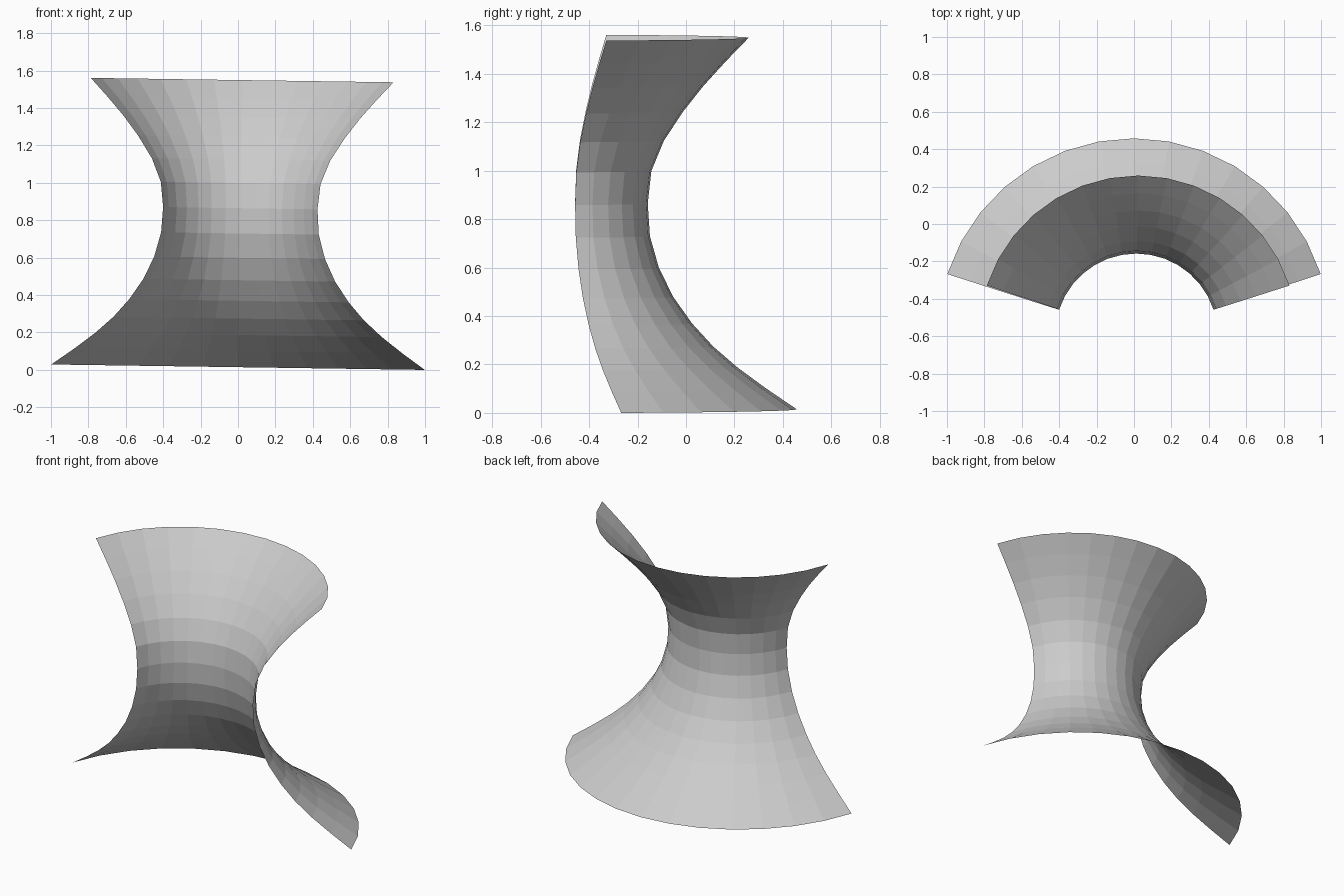
import bpy, bmesh
from math import radians, cos, sin
from mathutils import Matrix, Vector

if "Cube" in bpy.data.objects:
    bpy.data.objects.remove(bpy.data.objects["Cube"])

# flared profile (radius, height), waist in the middle
PROFILE = [(1.05, 0.0), (0.922, 0.087), (0.806, 0.172), (0.704, 0.26),
           (0.617, 0.355), (0.539, 0.465), (0.48, 0.585), (0.443, 0.715),
           (0.434, 0.85), (0.449, 0.985), (0.501, 1.11), (0.58, 1.23),
           (0.665, 1.337), (0.757, 1.438), (0.851, 1.535)]
STEPS, START, SWEEP = 14, radians(18), radians(144)

# open saddle sheet: profile spun through a partial turn
bm = bmesh.new()
verts = [bm.verts.new((r * cos(START), r * sin(START), z)) for r, z in PROFILE]
edges = [bm.edges.new(pair) for pair in zip(verts, verts[1:])]
bmesh.ops.spin(bm, geom=verts + edges, cent=(0, 0, 0), axis=(0, 0, 1),
               angle=SWEEP, steps=STEPS)

# slight sideways lean, then stand on the floor
bm.transform(Matrix.Translation((0, -0.592, 0)) @ Matrix.Rotation(0.0145, 4, Vector((0, 1, 0))))
low = min(v.co.z for v in bm.verts)
bm.transform(Matrix.Translation((0, 0, -low)))
bmesh.ops.recalc_face_normals(bm, faces=bm.faces)

mesh = bpy.data.meshes.new("curved_sheet")
bm.to_mesh(mesh)
bm.free()
bpy.context.collection.objects.link(bpy.data.objects.new("curved_sheet", mesh))
